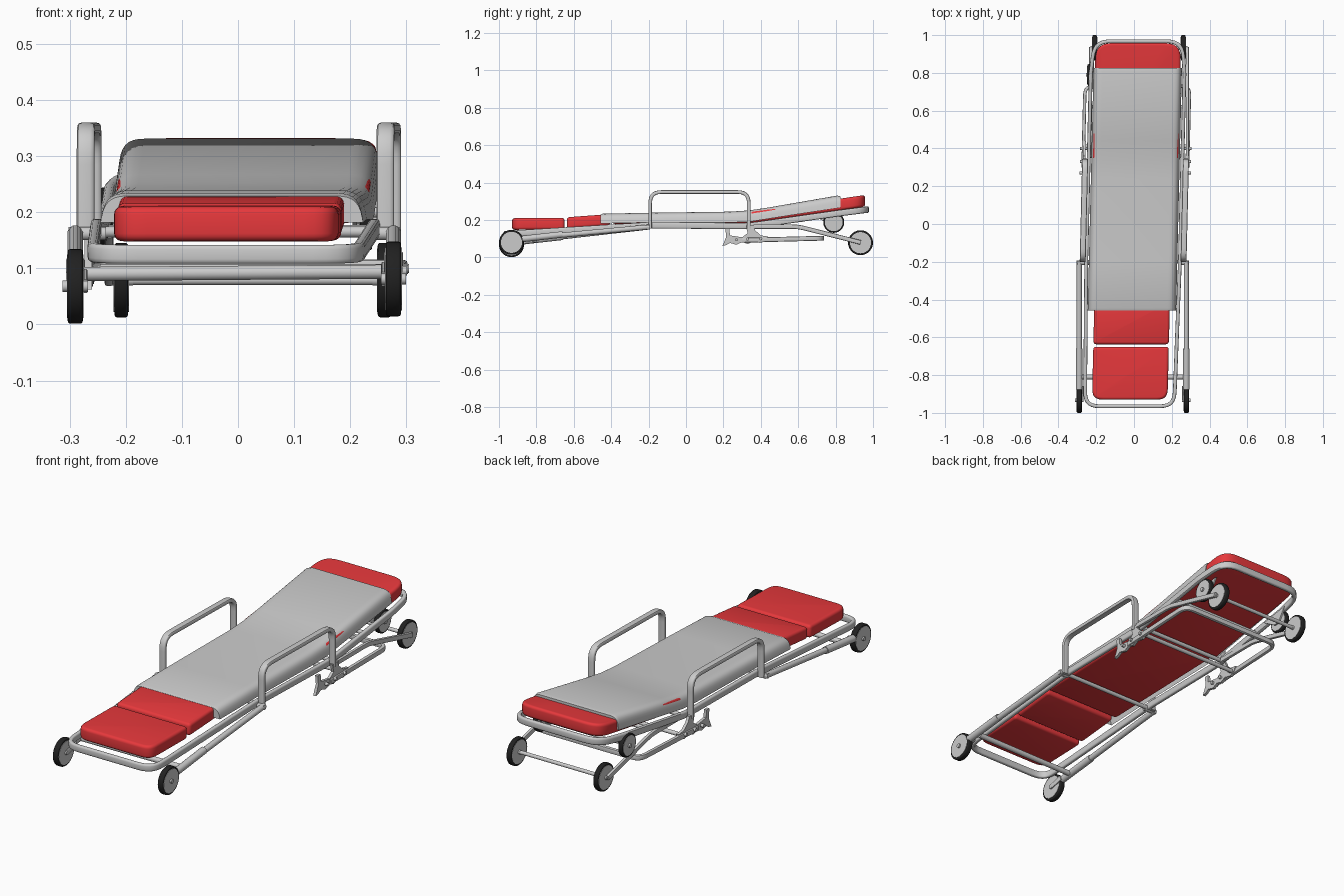
import bpy, bmesh, math
from mathutils import Vector, Matrix

if "Cube" in bpy.data.objects:
    bpy.data.objects.remove(bpy.data.objects["Cube"])

SKEW = 0.024  # the bed sits slightly twisted on its wheels


def material(name, col):
    m = bpy.data.materials.new(name)
    m.diffuse_color = (*col, 1)
    m.use_nodes = True
    m.node_tree.nodes["Principled BSDF"].inputs["Base Color"].default_value = m.diffuse_color
    return m


RED = material("red_vinyl", (0.80, 0.04, 0.045))
BLACK = material("black_rubber", (0.015, 0.015, 0.015))


def finish(name, bm, mat=None, skew=0.0):
    for v in bm.verts:
        v.co.x += skew * v.co.y
    bmesh.ops.recalc_face_normals(bm, faces=bm.faces[:])
    me = bpy.data.meshes.new(name)
    bm.to_mesh(me)
    bm.free()
    ob = bpy.data.objects.new(name, me)
    bpy.context.collection.objects.link(ob)
    if mat:
        me.materials.append(mat)
    bpy.ops.object.select_all(action='DESELECT')
    ob.select_set(True)
    bpy.context.view_layer.objects.active = ob
    bpy.ops.object.shade_smooth_by_angle(angle=math.radians(40))
    return ob


def fillet(pts, radii, closed, seg=7):
    """Round the corners of a path."""
    pts = [Vector(p) for p in pts]
    out = []
    for i, p in enumerate(pts):
        r = radii[i] if isinstance(radii, (list, tuple)) else radii
        if r == 0 or (not closed and i in (0, len(pts) - 1)):
            out.append(p)
            continue
        a = p + (pts[i - 1] - p).normalized() * r
        b = p + (pts[(i + 1) % len(pts)] - p).normalized() * r
        for k in range(seg + 1):
            t = k / seg
            w = 1.2 * 2 * t * (1 - t)  # slightly fuller than a parabola
            out.append((a * (1 - t) ** 2 + p * w + b * t * t) / ((1 - t) ** 2 + w + t * t))
    return out


def sweep(name, pts, axis, wa, wn, radii=0, closed=False, skew=0.0, mat=None, n=12):
    """Sweep a round or soft-rectangular section along a planar path."""
    path = fillet(pts, radii, closed)
    axis = Vector(axis)
    e = 1.0 if wa == wn else 0.5
    bm = bmesh.new()
    rings = []
    for i, p in enumerate(path):
        q = path[(i + 1) % len(path)] if closed or i < len(path) - 1 else p
        o = path[i - 1] if closed or i > 0 else p
        t = (q - o).normalized()
        nn = t.cross(axis).normalized()
        aa = nn.cross(t)
        ring = []
        for k in range(n):
            th = 2 * math.pi * (k + 0.5) / n
            c, s = math.cos(th), math.sin(th)
            c = math.copysign(abs(c) ** e, c)
            s = math.copysign(abs(s) ** e, s)
            ring.append(bm.verts.new(p + aa * (c * wa / 2) + nn * (s * wn / 2)))
        rings.append(ring)
    for i in range(len(rings) if closed else len(rings) - 1):
        r, s = rings[i], rings[(i + 1) % len(rings)]
        for k in range(n):
            bm.faces.new((r[k], r[(k + 1) % n], s[(k + 1) % n], s[k]))
    if not closed:
        bm.faces.new(rings[0])
        bm.faces.new(rings[-1])
    return finish(name, bm, mat, skew)


def pad(name, y0, y1, z0, z1, thick, hw, r0, r1):
    """Cushion with rounded plan corners, sloping from z0 to z1."""
    out = fillet([(-hw, y0, 0), (hw, y0, 0), (hw, y1, 0), (-hw, y1, 0)], [r0, r0, r1, r1], True)
    bm = bmesh.new()
    f = bm.faces.new([bm.verts.new(p) for p in out])
    ext = bmesh.ops.extrude_face_region(bm, geom=[f])
    for v in ext['geom']:
        if isinstance(v, bmesh.types.BMVert):
            v.co.z += thick
    bmesh.ops.recalc_face_normals(bm, faces=bm.faces[:])
    rim = [e for e in bm.edges if e.calc_face_angle(0) > 1]
    bmesh.ops.bevel(bm, geom=rim, offset=0.014, segments=4, profile=0.5, affect='EDGES')
    for v in bm.verts:
        v.co.z += z0 + (z1 - z0) * (v.co.y - y0) / (y1 - y0)
    finish(name, bm, RED, SKEW)


def plate(name, prof, x, t, skew=0.0):
    """Flat plate from a (y, z) profile."""
    bm = bmesh.new()
    f = bm.faces.new([bm.verts.new((x - t / 2, y, z)) for y, z in prof])
    ext = bmesh.ops.extrude_face_region(bm, geom=[f])
    bmesh.ops.translate(bm, vec=(t, 0, 0), verts=[v for v in ext['geom'] if isinstance(v, bmesh.types.BMVert)])
    finish(name, bm, None, skew)


def disc(name, x, y, z, r, w, mat=None, bevel=0.0):
    bm = bmesh.new()
    bmesh.ops.create_cone(bm, cap_ends=True, segments=40, radius1=r, radius2=r, depth=w,
                          matrix=Matrix.Translation((x, y, z)) @ Matrix.Rotation(math.pi / 2, 4, 'Y'))
    if bevel:
        rim = [e for e in bm.edges if e.calc_face_angle(0) > 1]
        bmesh.ops.bevel(bm, geom=rim, offset=bevel, segments=3, profile=0.5, affect='EDGES')
    finish(name, bm, mat)


def wheel(name, x, y, z, r, w=0.027):
    disc(name + "_tyre", x, y, z, r, w, BLACK, 0.005)
    disc(name + "_disc", x, y, z, r * 0.85, w + 0.003)
    disc(name + "_hub", x, y, z, 0.010, w + 0.018)


# mattress cushions
pad("foot_cushion", -0.93, -0.65, 0.148, 0.15, 0.062, 0.20, 0.06, 0.02)
pad("shin_cushion", -0.637, -0.405, 0.155, 0.172, 0.06, 0.20, 0.02, 0.02)
pad("seat_cushion", -0.395, 0.33, 0.18, 0.182, 0.05, 0.21, 0.02, 0.02)
pad("back_cushion", 0.338, 0.958, 0.182, 0.272, 0.062, 0.226, 0.02, 0.09)

# grey sheet lofted over the cushions
bm = bmesh.new()
rings = []
for y, zb, zt in ((-0.458, 0.182, 0.229), (-0.445, 0.182, 0.234), (-0.2, 0.187, 0.239), (0.24, 0.187, 0.245),
                  (0.34, 0.191, 0.252), (0.44, 0.207, 0.267), (0.81, 0.265, 0.331), (0.826, 0.268, 0.327)):
    h = zt - zb
    prof = fillet([(-0.234, y, zb), (-0.226, y, zt), (0.226, y, zt), (0.234, y, zb)], [0, 0.04, 0.04, 0], False)
    rings.append([bm.verts.new(p) for p in prof])
for a, b in zip(rings, rings[1:]):
    for k in range(len(a) - 1):
        bm.faces.new((a[k], a[k + 1], b[k + 1], b[k]))
bm.faces.new(rings[0])
bm.faces.new(rings[-1])
finish("grey_sheet", bm, None, SKEW)

# bed frame loop: sloping foot, level middle, raised head
half = [(0.236, -0.965, 0.125), (0.248, -0.2, 0.172), (0.248, 0.34, 0.168), (0.248, 0.80, 0.234), (0.232, 0.968, 0.256)]
loop = half + [(-x, y, z) for x, y, z in reversed(half)]
rad = [0.08, 0.06, 0.06, 0.02, 0.09]
sweep("bed_frame", loop, (0, 0, 1), 0.034, 0.02, rad + rad[::-1], True, SKEW)
for i, (y, z) in enumerate(((-0.2, 0.165), (0.36, 0.168), (0.62, 0.20))):
    sweep(f"bed_crossbar_{i}", [(-0.245, y, z), (0.245, y, z)], (0, 0, 1), 0.02, 0.02, skew=SKEW)

for side, s in (("left", -1), ("right", 1)):
    # guard rail
    sweep(f"{side}_guard_rail", [(s * 0.267, -0.192, 0.155), (s * 0.267, -0.192, 0.35),
                                 (s * 0.267, 0.336, 0.35), (s * 0.267, 0.336, 0.155)],
          (1, 0, 0), 0.032, 0.02, 0.065, skew=SKEW)
    # ratchet bracket that holds the lower frame
    plate(f"{side}_ratchet_bracket",
          [(0.195, 0.062), (0.215, 0.066), (0.235, 0.078), (0.27, 0.068), (0.30, 0.082), (0.33, 0.072),
           (0.36, 0.086), (0.40, 0.076), (0.43, 0.092), (0.44, 0.112), (0.40, 0.118), (0.37, 0.145),
           (0.36, 0.17), (0.32, 0.17), (0.33, 0.13), (0.30, 0.108), (0.235, 0.118), (0.232, 0.155),
           (0.21, 0.155), (0.215, 0.11)], s * 0.272, 0.014, SKEW)
    for y, z in ((0.27, 0.095), (0.33, 0.098), (0.40, 0.10)):
        disc(f"{side}_bracket_bolt", s * 0.275 + SKEW * y, y, z, 0.008, 0.04)
    # long front leg with sleeve, pivot and wheel
    x = -0.29 if s < 0 else 0.277
    wz = 0.068 if s < 0 else 0.081
    sweep(f"{side}_front_leg", [(x, -0.86, wz + 0.02), (x, -0.195, 0.163)], (1, 0, 0), 0.028, 0.028)
    sweep(f"{side}_front_leg_sleeve", [(x, -0.875, wz + 0.018), (x, -0.66, wz + 0.042)], (1, 0, 0), 0.035, 0.035)
    sweep(f"{side}_front_pivot", [(s * 0.235, -0.205, 0.162), (x + s * 0.012, -0.205, 0.162)], (0, 0, 1), 0.024, 0.024)
    wheel(f"{side}_front_wheel", x, -0.933, wz, 0.0665)
    xi = x - s * 0.018
    sweep(f"{side}_front_fork", [(xi, -0.86, wz + 0.018), (xi, -0.933, wz)], (1, 0, 0), 0.008, 0.026)
    # rear leg and wheel
    x = -0.208 if s < 0 else 0.261
    sweep(f"{side}_rear_leg", [(x + s * 0.022, 0.36, 0.165), (x + s * 0.022, 0.6, 0.165), (x + s * 0.022, 0.935, 0.08)],
          (1, 0, 0), 0.016, 0.024, 0.04)
    wheel(f"{side}_rear_wheel", x, 0.933, 0.079, 0.0665, 0.024)
    # small loading wheel hung under the head end
    x = -0.235 if s < 0 else 0.228
    wheel(f"{side}_loading_wheel", x, 0.79, 0.188, 0.056, 0.022)
    plate(f"{side}_loading_bracket", [(0.70, 0.215), (0.775, 0.17), (0.805, 0.17), (0.85, 0.24)], x - s * 0.02, 0.008)

# axles joining the wheel pairs
sweep("front_axle_bar", [(-0.28, -0.81, 0.09), (0.27, -0.81, 0.094)], (0, 0, 1), 0.026, 0.026)
sweep("rear_axle_bar", [(-0.21, 0.933, 0.079), (0.26, 0.933, 0.079)], (0, 0, 1), 0.018, 0.018)
sweep("loading_axle", [(-0.235, 0.79, 0.188), (0.228, 0.79, 0.188)], (0, 0, 1), 0.014, 0.014)

# lower U frame with crossbar
sweep("lower_frame", [(-0.277, 0.30, 0.092), (-0.277, 0.73, 0.103), (0.277, 0.73, 0.103), (0.277, 0.30, 0.092)],
      (0, 0, 1), 0.026, 0.018, 0.05, skew=SKEW)
sweep("lower_crossbar", [(-0.275, 0.41, 0.098), (0.275, 0.41, 0.098)], (0, 0, 1), 0.02, 0.02, skew=SKEW)
